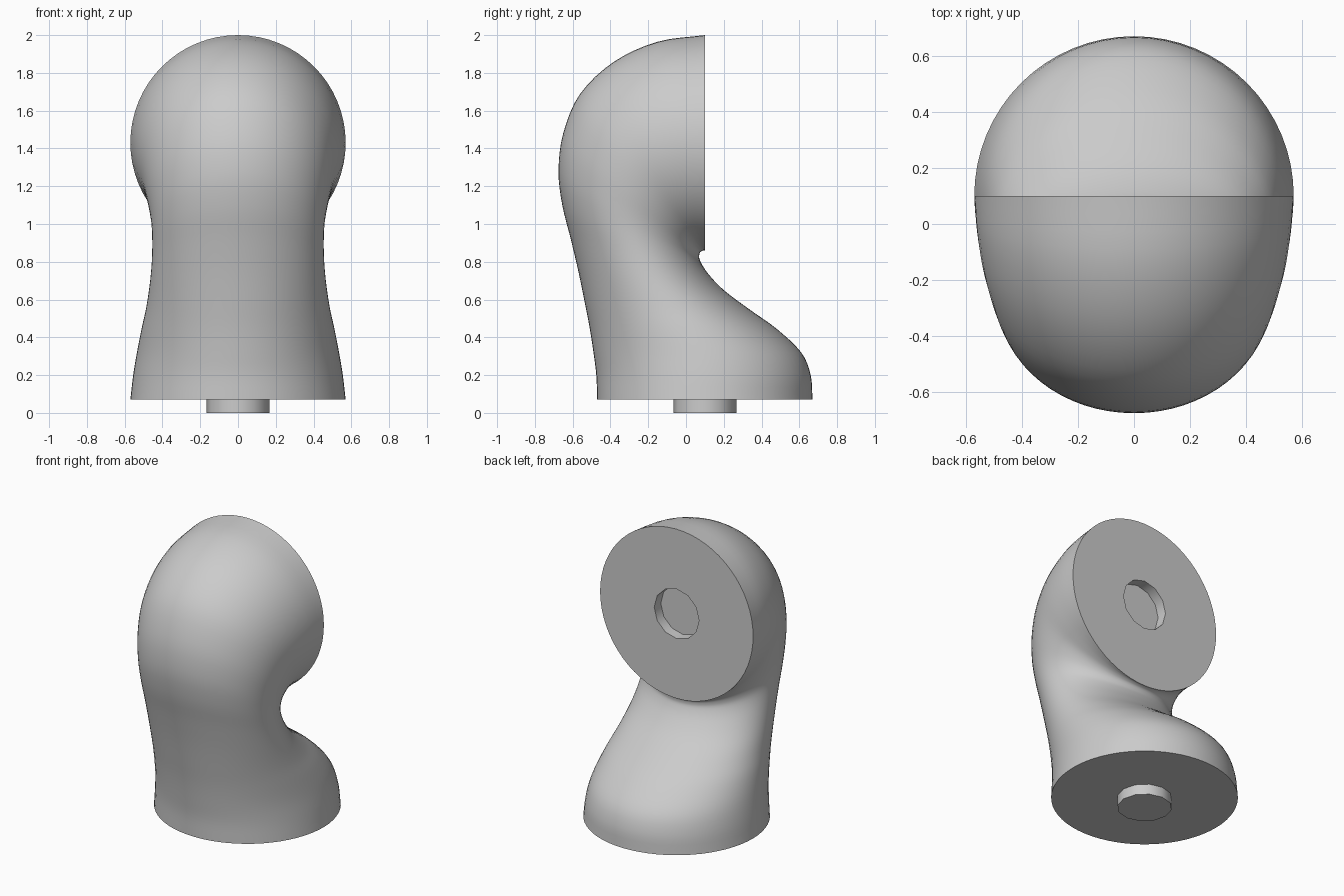
import bpy, bmesh, math
from mathutils import Vector

cube = bpy.data.objects.get("Cube")
if cube:
    bpy.data.objects.remove(cube)

grey = bpy.data.materials.new("plain grey")
grey.use_nodes = True
COLOUR = (0.6, 0.6, 0.6, 1)
grey.diffuse_color = COLOUR
grey.node_tree.nodes["Principled BSDF"].inputs["Base Color"].default_value = COLOUR

SEGMENTS, STEPS, PEG_SIDES = 64, 4, 12
PEG_R, PEG_H = 0.167, 0.07

# Cross-sections along the bend: outer y, outer z, inner y, inner z, half width
SECTIONS = [
    (-.47, .07, .67, .07, .57),
    (-.475, .2, .66, .2, .555),
    (-.49, .32, .61, .32, .535),
    (-.51, .45, .48, .445, .51),
    (-.535, .58, .34, .545, .485),
    (-.57, .75, .2, .65, .465),
    (-.61, .92, .115, .74, .455),
    (-.655, 1.1, .075, .805, .455),
    (-.675, 1.28, .07, .835, .465),
    (-.65, 1.48, .075, .85, .485),
    (-.56, 1.69, .085, .857, .51),
    (-.38, 1.86, .093, .86, .54),
    (-.15, 1.965, .097, .86, .56),
    (.1, 2, .1, .86, .57),
]


def smooth_path(points, steps):
    """Catmull-Rom interpolation through points of any dimension."""
    pts = [Vector(p) for p in points]
    pts = [2 * pts[0] - pts[1]] + pts + [2 * pts[-1] - pts[-2]]
    path = []
    for a, b, c, d in zip(pts, pts[1:], pts[2:], pts[3:]):
        for k in range(steps):
            t = k / steps
            path.append(b + (c - a) * (t / 2)
                        + (2 * a - 5 * b + 4 * c - d) * (t * t / 2)
                        + (3 * b - a - 3 * c + d) * (t ** 3 / 2))
    return path + [pts[-2]]


def ring(bm, centre, u, v, count):
    """A closed loop of vertices on the ellipse with half axes u and v."""
    angles = [2 * math.pi * i / count for i in range(count)]
    return [bm.verts.new(centre + u * math.cos(a) + v * math.sin(a)) for a in angles]


def loft(bm, a, b):
    n = len(a)
    for i in range(n):
        j = (i + 1) % n
        bm.faces.new((a[i], a[j], b[j], b[i]))


def edges_of(bm, loop):
    n = len(loop)
    return [bm.edges.get((loop[i], loop[(i + 1) % n]))
            or bm.edges.new((loop[i], loop[(i + 1) % n])) for i in range(n)]


def finish(bm, name):
    bmesh.ops.recalc_face_normals(bm, faces=bm.faces[:])
    mesh = bpy.data.meshes.new(name)
    bm.to_mesh(mesh)
    bm.free()
    mesh.materials.append(grey)
    obj = bpy.data.objects.new(name, mesh)
    bpy.context.collection.objects.link(obj)
    bpy.ops.object.select_all(action='DESELECT')
    obj.select_set(True)
    bpy.context.view_layer.objects.active = obj
    bpy.ops.object.shade_smooth_by_angle(angle=math.radians(40))
    return obj


# Bent body, lofted from the flat base to the upright round end
bm = bmesh.new()
rings = []
for oy, oz, iy, iz, half in smooth_path(SECTIONS, STEPS):
    outer, inner = Vector((0, oy, oz)), Vector((0, iy, iz))
    rings.append(ring(bm, (outer + inner) / 2, Vector((half, 0, 0)),
                      (outer - inner) / 2, SEGMENTS))
for a, b in zip(rings, rings[1:]):
    loft(bm, a, b)
bm.faces.new(rings[0])

# Round socket sunk into the upright end
u, v = Vector((PEG_R, 0, 0)), Vector((0, 0, PEG_R))
mouth = ring(bm, Vector((0, .1, 1.43)), u, v, PEG_SIDES)
floor = ring(bm, Vector((0, .1 - PEG_H, 1.43)), u, v, PEG_SIDES)
loft(bm, mouth, floor)
bm.faces.new(floor)
bmesh.ops.bridge_loops(bm, edges=edges_of(bm, rings[-1]) + edges_of(bm, mouth))
finish(bm, "bent_body")

# Matching peg under the base
bm = bmesh.new()
u, v = Vector((PEG_R, 0, 0)), Vector((0, PEG_R, 0))
low = ring(bm, Vector((0, .1, 0)), u, v, PEG_SIDES)
high = ring(bm, Vector((0, .1, PEG_H)), u, v, PEG_SIDES)
loft(bm, low, high)
bm.faces.new(low)
bm.faces.new(high)
finish(bm, "base_peg")
